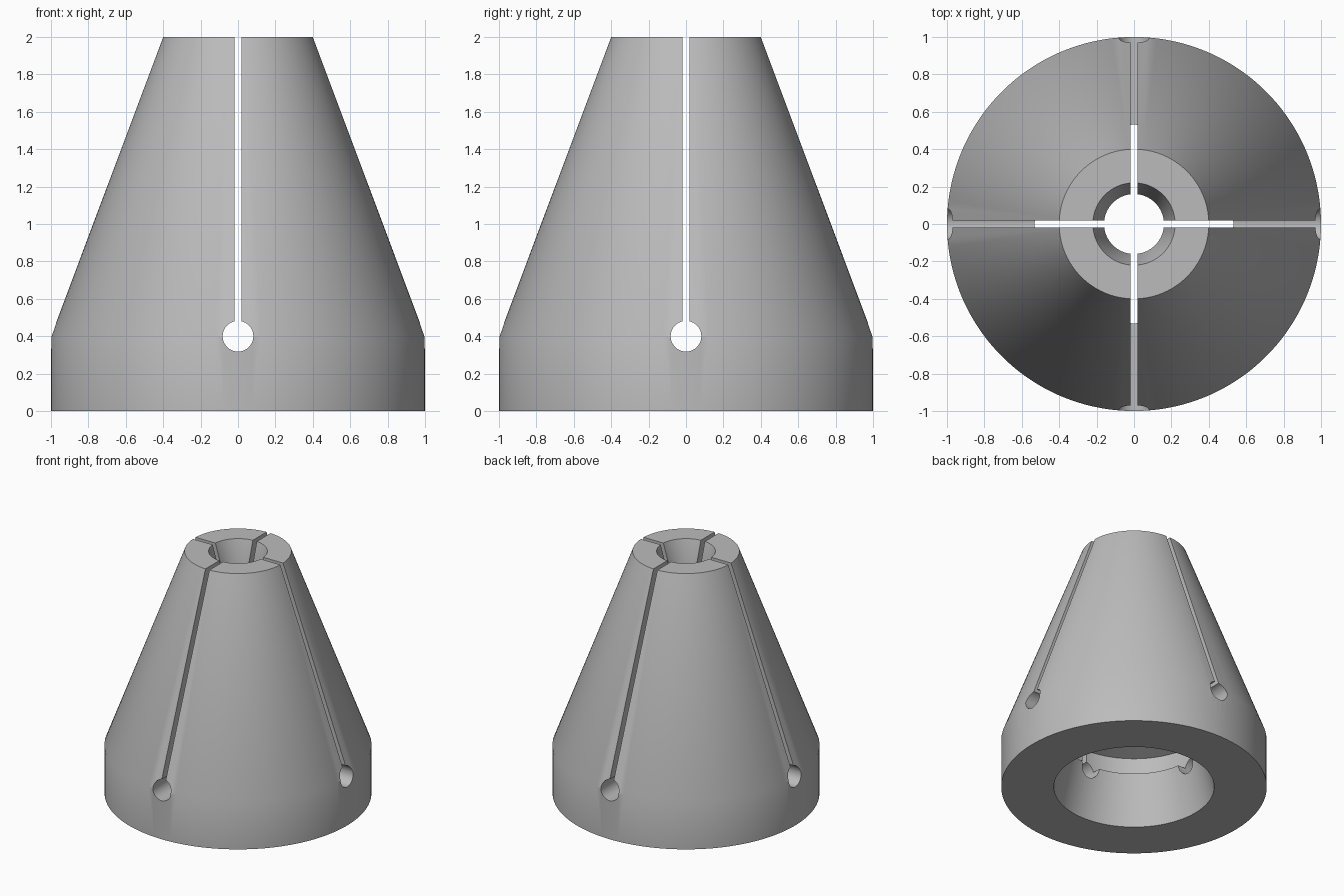
import bpy
import bmesh
import math
from mathutils import Matrix

cube = bpy.data.objects.get("Cube")
if cube:
    bpy.data.objects.remove(cube, do_unlink=True)

steel = bpy.data.materials.new("grey steel")
steel.use_nodes = True
GREY = (0.5, 0.5, 0.5, 1)
steel.diffuse_color = GREY
steel.node_tree.nodes["Principled BSDF"].inputs["Base Color"].default_value = GREY


def add_object(name, bm):
    bmesh.ops.recalc_face_normals(bm, faces=bm.faces[:])
    mesh = bpy.data.meshes.new(name)
    bm.to_mesh(mesh)
    bm.free()
    mesh.materials.append(steel)
    obj = bpy.data.objects.new(name, mesh)
    bpy.context.collection.objects.link(obj)
    return obj


def lathe(name, profile, steps):
    """Turn a closed (radius, height) profile around z."""
    bm = bmesh.new()
    verts = [bm.verts.new((r, 0, z)) for r, z in profile]
    edges = [bm.edges.new((a, b)) for a, b in zip(verts, verts[1:] + verts[:1])]
    bmesh.ops.spin(bm, geom=verts + edges, cent=(0, 0, 0), axis=(0, 0, 1),
                   angle=math.tau, steps=steps, use_duplicate=False)
    bmesh.ops.remove_doubles(bm, verts=bm.verts[:], dist=0.0001)
    bmesh.ops.rotate(bm, verts=bm.verts[:], matrix=Matrix.Rotation(math.pi / steps, 3, "Z"))
    return add_object(name, bm)


def keyhole_cutter(name, turn):
    """Round hole with a straight slot rising from it, running right through the body."""
    hole, half, centre, top, steps = 0.082, 0.018, 0.4, 2.2, 40
    start = math.asin(half / hole)
    outline = [(half, top), (-half, top)]
    for i in range(steps + 1):
        a = start + (math.tau - 2 * start) * i / steps
        outline.append((-hole * math.sin(a), centre + hole * math.cos(a)))
    bm = bmesh.new()
    face = bm.faces.new([bm.verts.new((x, -1.2, z)) for x, z in outline])
    result = bmesh.ops.extrude_face_region(bm, geom=[face])
    moved = [v for v in result["geom"] if isinstance(v, bmesh.types.BMVert)]
    bmesh.ops.translate(bm, verts=moved, vec=(0, 2.4, 0))
    bmesh.ops.rotate(bm, verts=bm.verts[:], matrix=Matrix.Rotation(turn, 3, "Z"))
    cutter = add_object(name, bm)
    cutter.hide_render = True
    return cutter


# Tapered body: outer cone, flared mouth below, inner groove, bore and flared top
collet = lathe("tapered_collet", [
    (1.0, 0), (1.0, 0.4), (0.4, 2.0),
    (0.22, 2.0), (0.16, 1.8),
    (0.16, 0.7), (0.58, 0.58),
    (0.58, 0.41), (0.51, 0.41), (0.604, 0),
], 128)

# Crossed slots ending in relief holes
bpy.context.view_layer.objects.active = collet
collet.select_set(True)
for i in range(2):
    cutter = keyhole_cutter("slot_cutter", i * math.pi / 2)
    cut = collet.modifiers.new("slot", "BOOLEAN")
    cut.operation = "DIFFERENCE"
    cut.solver = "EXACT"
    cut.object = cutter
    bpy.ops.object.modifier_apply(modifier=cut.name)
    bpy.data.objects.remove(cutter, do_unlink=True)

bpy.ops.object.shade_smooth_by_angle(angle=math.radians(30))
